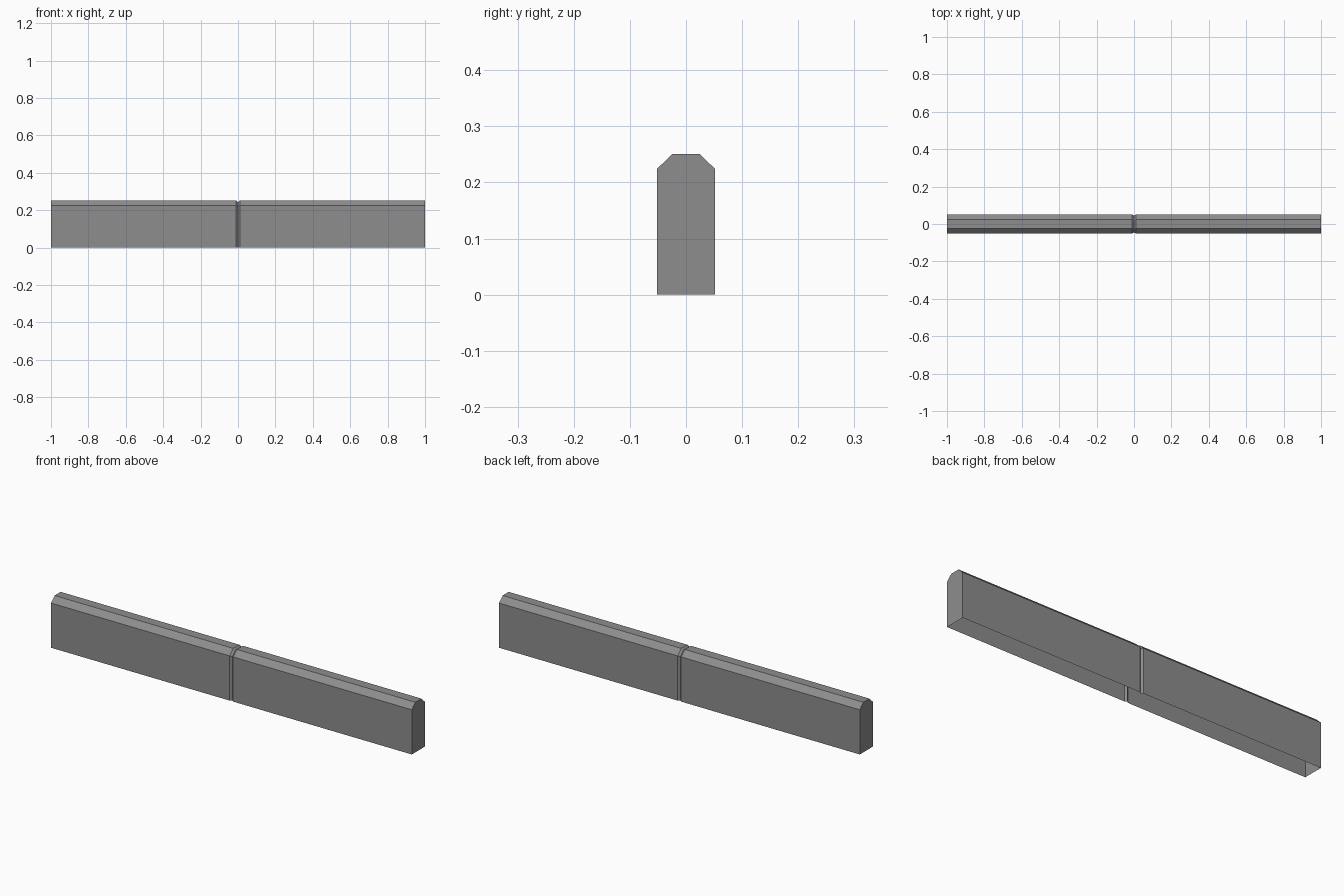
import bpy, bmesh

if "Cube" in bpy.data.objects:
    bpy.data.objects.remove(bpy.data.objects["Cube"])

# single concrete colour
concrete = bpy.data.materials.new("concrete_grey")
concrete.diffuse_color = (0.27, 0.27, 0.27, 1)
concrete.use_nodes = True
concrete.node_tree.nodes["Principled BSDF"].inputs["Base Color"].default_value = concrete.diffuse_color


def section(inset):
    """Chamfered kerb cross-section (y, z), open at the bottom."""
    w, t, s, h = 0.052 - inset, 0.024 - inset * 0.5, 0.224 - inset * 0.5, 0.251 - inset
    return [(-w, 0), (-w, s), (-t, h), (t, h), (w, s), (w, 0)]


# kerb shell: loft along x with a shallow joint groove in the middle
bm = bmesh.new()
stations = [(-1, 0), (-0.01, 0), (0, 0.008), (0.01, 0), (1, 0)]
rings = [[bm.verts.new((x, y, z)) for y, z in section(d)] for x, d in stations]
for a, b in zip(rings, rings[1:]):
    for i in range(5):
        bm.faces.new((a[i], b[i], b[i + 1], a[i + 1]))

# end caps
bm.faces.new(rings[0])
bm.faces.new(rings[-1][::-1])
bmesh.ops.recalc_face_normals(bm, faces=bm.faces)

mesh = bpy.data.meshes.new("kerb_stone")
bm.to_mesh(mesh)
bm.free()
mesh.materials.append(concrete)
bpy.context.collection.objects.link(bpy.data.objects.new("kerb_stone", mesh))
